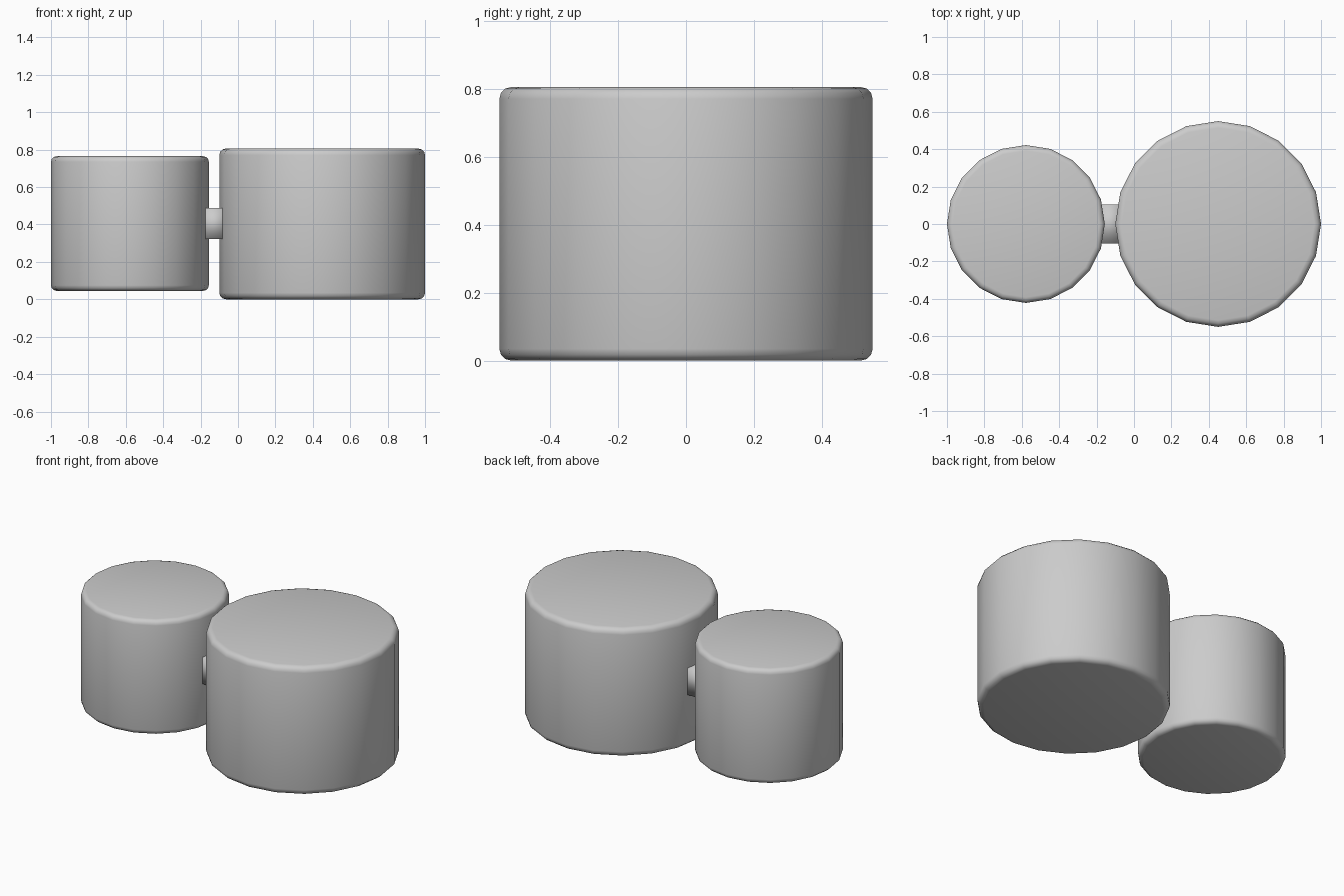
import bpy
import bmesh

if "Cube" in bpy.data.objects:
    bpy.data.objects.remove(bpy.data.objects["Cube"])


def smooth(obj):
    for p in obj.data.polygons:
        p.use_smooth = True


def drum(name, x, radius, z0, z1, bevel):
    # 20-sided cylinder with softened top and bottom rims
    bpy.ops.mesh.primitive_cylinder_add(
        vertices=20, radius=radius, depth=z1 - z0, location=(x, 0, (z0 + z1) / 2))
    obj = bpy.context.object
    obj.name = name
    bm = bmesh.new()
    bm.from_mesh(obj.data)
    rims = [e for e in bm.edges if abs(e.verts[0].co.z - e.verts[1].co.z) < 1e-4]
    bmesh.ops.bevel(bm, geom=rims, offset=bevel, offset_type='OFFSET',
                    segments=3, profile=0.5, affect='EDGES')
    bm.to_mesh(obj.data)
    bm.free()
    smooth(obj)
    return obj


# Two rounded drums side by side
drum("large_drum", 0.45, 0.55, 0.0, 0.806, 0.035)
drum("small_drum", -0.578, 0.422, 0.045, 0.765, 0.03)

# Short block joining the drums, its ends buried in both
bpy.ops.mesh.primitive_cube_add(size=1, location=(-0.128, 0, 0.405))
link = bpy.context.object
link.name = "connecting_block"
link.scale = (0.15, 0.208, 0.168)
bpy.ops.object.transform_apply(location=False, rotation=False, scale=True)
smooth(link)
